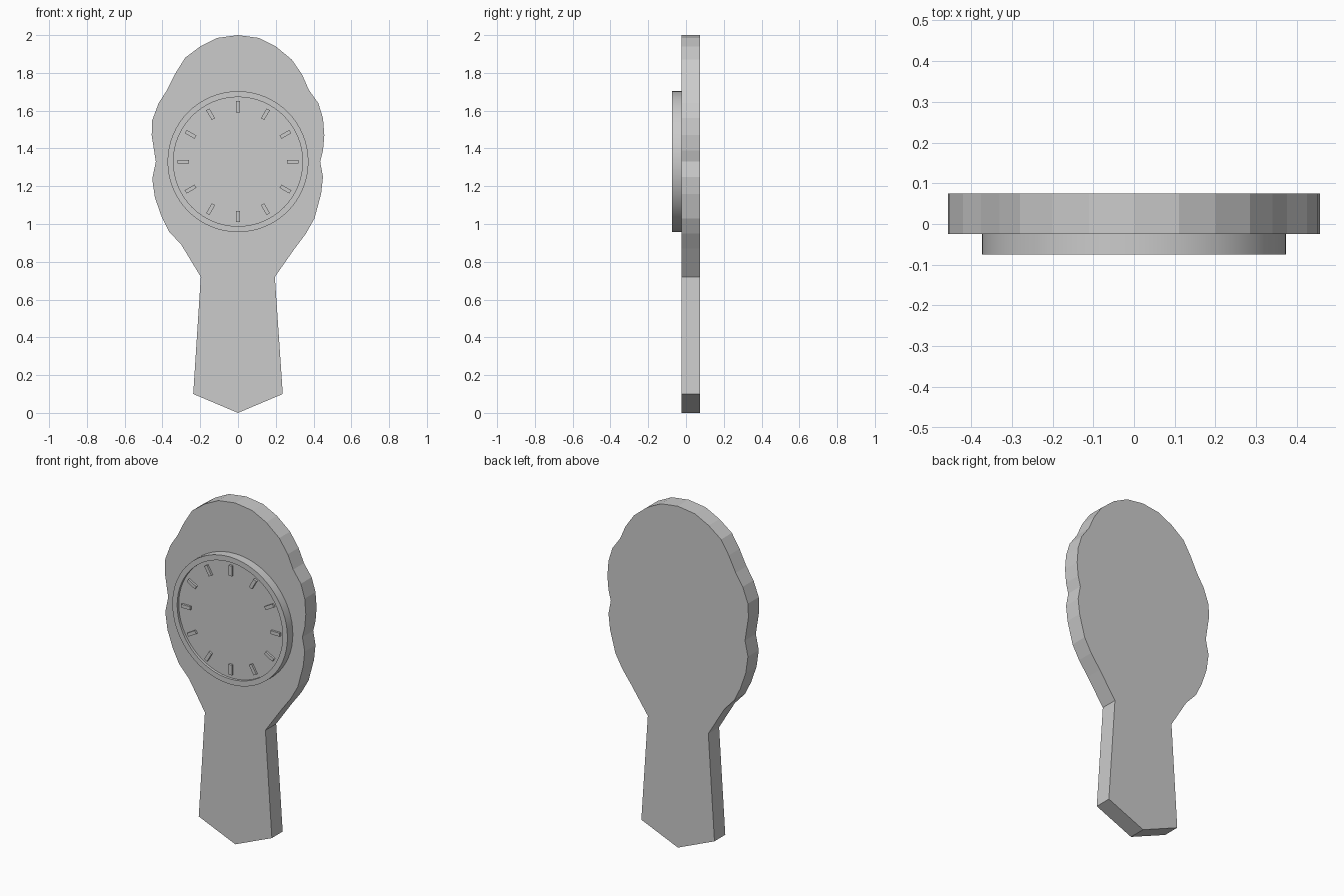
import bpy, bmesh, math

if "Cube" in bpy.data.objects:
    bpy.data.objects.remove(bpy.data.objects["Cube"])

CZ = 1.33  # height of the dial centre


def new_object(name, bm):
    bmesh.ops.recalc_face_normals(bm, faces=bm.faces[:])
    mesh = bpy.data.meshes.new(name)
    bm.to_mesh(mesh)
    bm.free()
    ob = bpy.data.objects.new(name, mesh)
    bpy.context.collection.objects.link(ob)
    return ob


def extrude_outline(bm, outline, y0, y1):
    face = bm.faces.new([bm.verts.new((x, y0, z)) for x, z in outline])
    ext = bmesh.ops.extrude_face_region(bm, geom=[face])["geom"]
    moved = [v for v in ext if isinstance(v, bmesh.types.BMVert)]
    bmesh.ops.translate(bm, verts=moved, vec=(0, y1 - y0, 0))


# Paddle-shaped board with a scalloped head and pointed foot
right = [(0, 2), (.11, 1.985), (.20, 1.94), (.285, 1.87), (.34, 1.79),
         (.375, 1.71), (.425, 1.64), (.45, 1.56), (.457, 1.47),
         (.45, 1.39), (.435, 1.33), (.45, 1.25), (.44, 1.16),
         (.405, 1.03), (.36, .95), (.30, .87), (.195, .72), (.237, .10)]
left = [(0, 0), (-.237, .10), (-.197, .72), (-.30, .89), (-.365, .96),
        (-.405, 1.04), (-.44, 1.14), (-.454, 1.24), (-.435, 1.33),
        (-.457, 1.47), (-.454, 1.55), (-.42, 1.64), (-.375, 1.71),
        (-.33, 1.80), (-.28, 1.88), (-.20, 1.94), (-.11, 1.985)]
bm = bmesh.new()
extrude_outline(bm, right + left, -.025, .075)
new_object("board", bm)

# Round case: raised rim around a shallow recessed dial
SEG = 64
profile = [(.373, -.025), (.373, -.075), (.342, -.075), (.342, -.06)]
bm = bmesh.new()
rings = []
for r, y in profile:
    rings.append([bm.verts.new((r * math.cos(2 * math.pi * i / SEG), y,
                                CZ + r * math.sin(2 * math.pi * i / SEG)))
                  for i in range(SEG)])
for a, b in zip(rings, rings[1:]):
    for i in range(SEG):
        j = (i + 1) % SEG
        bm.faces.new((a[i], a[j], b[j], b[i]))
bm.faces.new(rings[0])
bm.faces.new(rings[-1])
case = new_object("dial_case", bm)
bpy.context.view_layer.objects.active = case
case.select_set(True)
bpy.ops.object.shade_smooth_by_angle(angle=math.radians(30))

# Twelve plain raised hour marks
bm = bmesh.new()
for h in range(12):
    t = 2 * math.pi * h / 12
    s, c = math.sin(t), math.cos(t)
    corners = [(-.01, .26), (.01, .26), (.01, .32), (-.01, .32)]
    extrude_outline(bm, [(u * c + v * s, CZ - u * s + v * c)
                         for u, v in corners], -.06, -.072)
new_object("hour_marks", bm)
